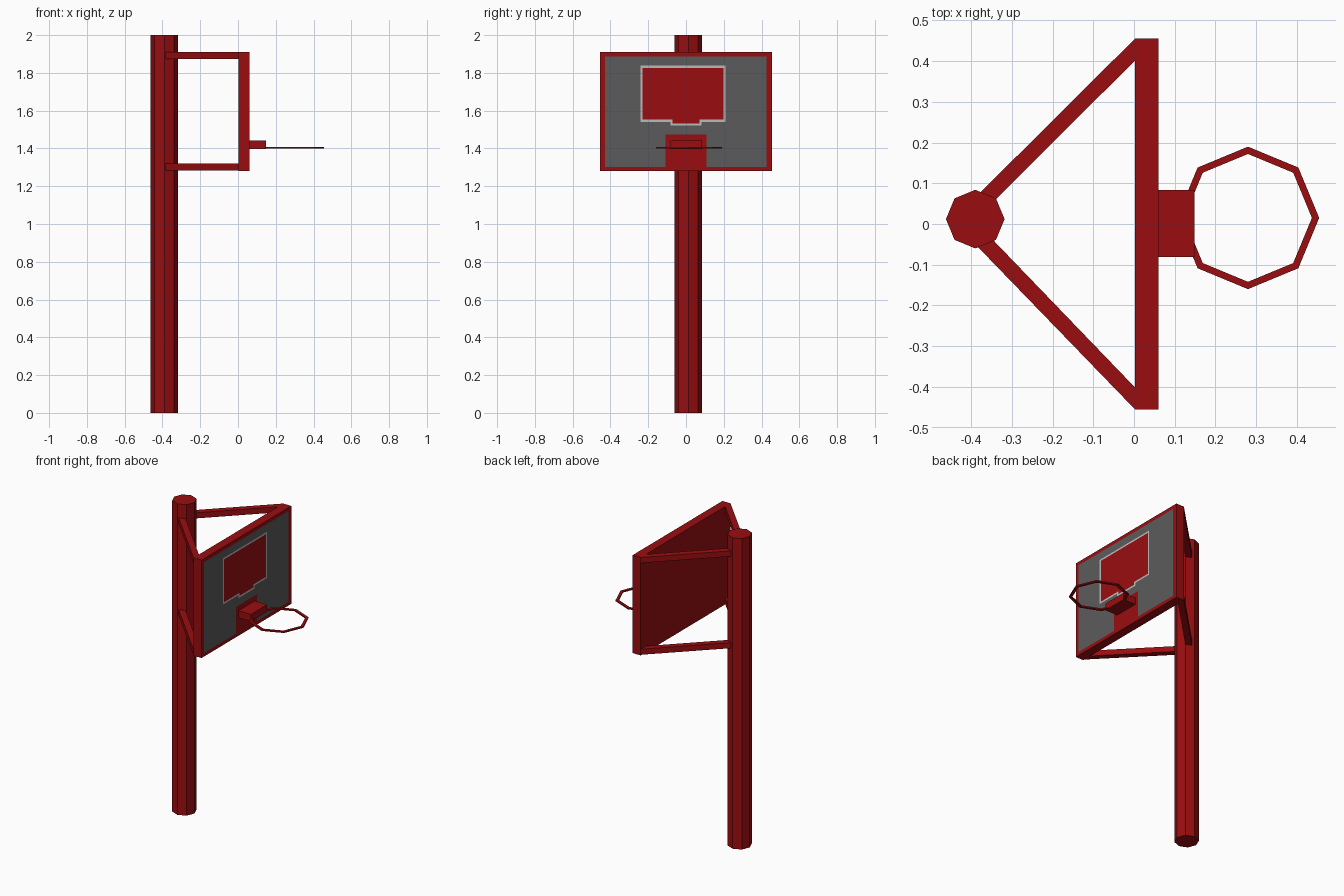
import bpy, bmesh, math
from mathutils import Vector

if "Cube" in bpy.data.objects:
    bpy.data.objects.remove(bpy.data.objects["Cube"])


def material(name, rgb):
    m = bpy.data.materials.new(name)
    m.diffuse_color = (*rgb, 1)
    m.use_nodes = True
    m.node_tree.nodes["Principled BSDF"].inputs["Base Color"].default_value = m.diffuse_color
    return m


RED = material("red paint", (0.32, 0.004, 0.005))
GREY = material("dark grey", (0.105, 0.105, 0.105))
LIGHT = material("light grey line", (0.50, 0.50, 0.50))


def finish(name, bm, mats=(RED,)):
    bmesh.ops.recalc_face_normals(bm, faces=bm.faces[:])
    me = bpy.data.meshes.new(name)
    bm.to_mesh(me)
    bm.free()
    for m in mats:
        me.materials.append(m)
    ob = bpy.data.objects.new(name, me)
    bpy.context.collection.objects.link(ob)
    return ob


def prism(name, outline, z0, z1):
    """Extrude a plan outline from z0 to z1."""
    bm = bmesh.new()
    face = bm.faces.new([bm.verts.new((x, y, z0)) for x, y in outline])
    up = bmesh.ops.extrude_face_region(bm, geom=[face])["geom"]
    verts = [g for g in up if isinstance(g, bmesh.types.BMVert)]
    bmesh.ops.translate(bm, verts=verts, vec=(0, 0, z1 - z0))
    return finish(name, bm)


def box_outline(x0, x1, y0, y1):
    return [(x0, y0), (x1, y0), (x1, y1), (x0, y1)]


def octagon(cx, cy, r):
    return [(cx + r * math.cos(i * math.pi / 4), cy + r * math.sin(i * math.pi / 4))
            for i in range(8)]


# Octagonal pole
prism("pole", octagon(-0.39, 0.012, 0.072), 0, 2)

# Four diagonal struts from the pole to the board corners
left = [(0.003, 0.456), (0.003, 0.402), (-0.36, 0.04), (-0.385, 0.07)]
right = [(0.003, -0.456), (0.003, -0.402), (-0.36, -0.025), (-0.385, -0.055)]
for level, z0 in (("upper", 1.874), ("lower", 1.284)):
    prism(level + "_left_strut", left, z0, z0 + 0.036)
    prism(level + "_right_strut", right, z0, z0 + 0.036)

# Backboard, with its front face cut along the painted shapes
bm = bmesh.new()
bmesh.ops.create_cube(bm, size=1)
for v in bm.verts:
    v.co = Vector((0.0315 + v.co.x * 0.057, v.co.y * 0.912, 1.595 + v.co.z * 0.63))
y_cuts = (-0.43, -0.24, -0.229, -0.108, -0.083, -0.071, 0.071, 0.083, 0.108, 0.198, 0.209, 0.427)
z_cuts = (1.303, 1.475, 1.522, 1.533, 1.541, 1.552, 1.827, 1.838, 1.887)
for axis, cuts in ((Vector((0, 1, 0)), y_cuts), (Vector((0, 0, 1)), z_cuts)):
    for c in cuts:
        front = [f for f in bm.faces if f.normal.x > 0.9]
        edges = {e for f in front for e in f.edges}
        verts = {v for f in front for v in f.verts}
        bmesh.ops.bisect_plane(bm, geom=front + list(edges) + list(verts),
                               plane_co=axis * c, plane_no=axis)
        bm.normal_update()


def inside(y, z, y0, y1, z0, z1):
    return y0 < y < y1 and z0 < z < z1


def paint(y, z):
    if not inside(y, z, -0.43, 0.427, 1.303, 1.887) or inside(y, z, -0.108, 0.108, 1.2, 1.475):
        return 0
    if inside(y, z, -0.229, 0.198, 1.552, 1.827) or inside(y, z, -0.071, 0.071, 1.533, 1.6):
        return 0
    if inside(y, z, -0.24, 0.209, 1.541, 1.838) or inside(y, z, -0.083, 0.083, 1.522, 1.6):
        return 2
    return 1


for f in bm.faces:
    if f.normal.x > 0.9:
        c = f.calc_center_median()
        f.material_index = paint(c.y, c.z)
finish("backboard", bm, (RED, GREY, LIGHT))

# Bracket that carries the hoop
prism("hoop_bracket", box_outline(0.06, 0.149, -0.081, 0.084), 1.396, 1.441)

# Flat octagonal hoop
bm = bmesh.new()
rings = [[bm.verts.new((x, y, z)) for x, y in octagon(0.28, 0.015, r)]
         for r, z in ((0.175, 1.4), (0.175, 1.408), (0.157, 1.408), (0.157, 1.4))]
for k in range(4):
    a, b = rings[k], rings[(k + 1) % 4]
    for i in range(8):
        j = (i + 1) % 8
        bm.faces.new((a[i], a[j], b[j], b[i]))
finish("hoop", bm)
